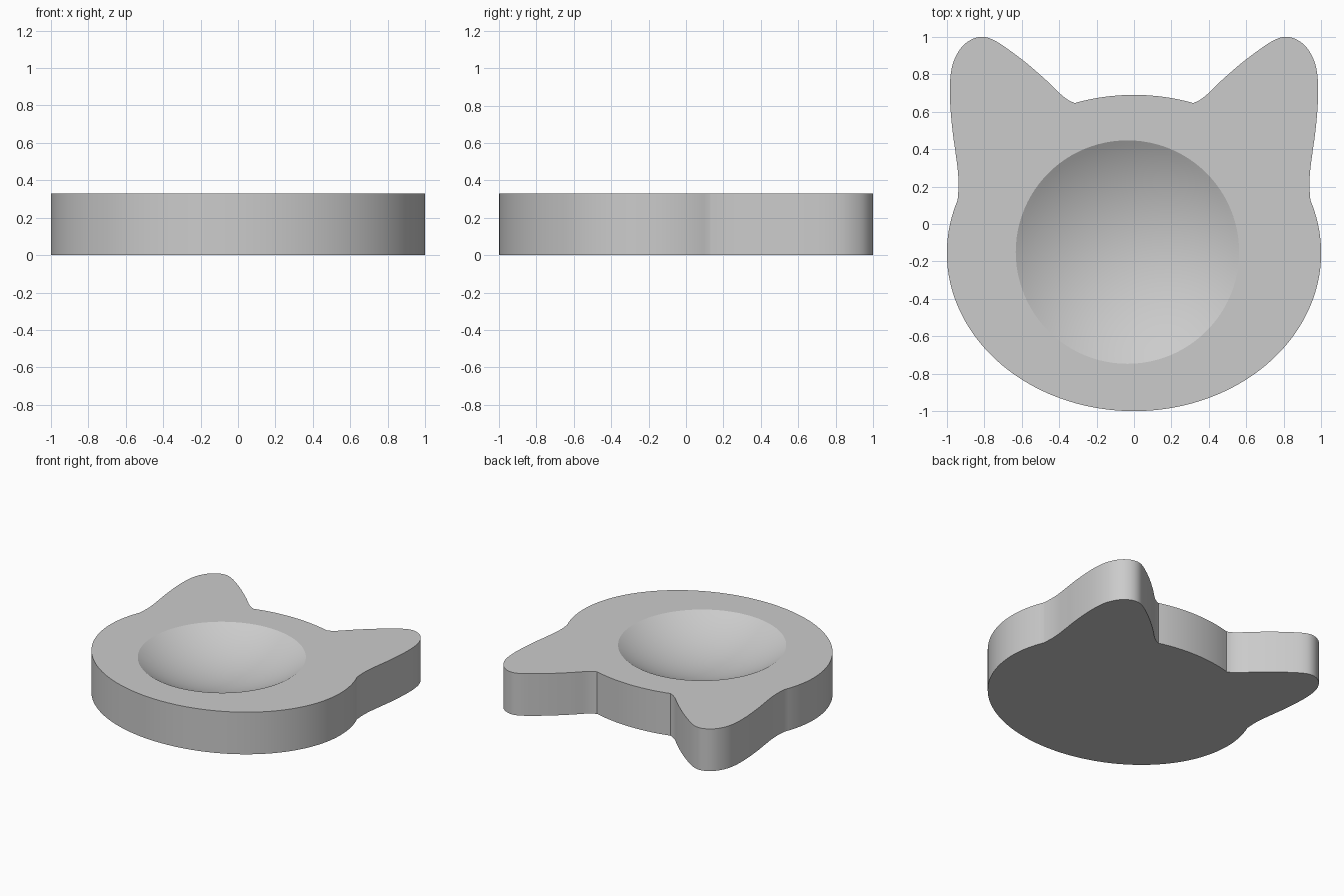
import bpy
import bmesh
from math import radians, sin, cos, asin, sqrt
from mathutils import Vector

HEIGHT = 0.33
HEAD_CENTRE_Y, HEAD_RX, HEAD_RY = -0.155, 1.0, 0.845
BOWL_CENTRE, BOWL_RADIUS, BOWL_DEPTH = Vector((-0.035, -0.15, 0)), 0.597, 0.17

cube = bpy.data.objects.get("Cube")
if cube:
    bpy.data.objects.remove(cube, do_unlink=True)


def head_arc(start, end, count):
    """Points along the oval head, angles in degrees."""
    angles = [radians(start + (end - start) * i / count) for i in range(count + 1)]
    return [Vector((HEAD_RX * cos(a), HEAD_CENTRE_Y + HEAD_RY * sin(a), 0)) for a in angles]


def smooth_path(points, steps=6):
    """Catmull-Rom curve through the points."""
    pts = [points[0]] + points + [points[-1]]
    path = []
    for a, b, c, d in zip(pts, pts[1:], pts[2:], pts[3:]):
        for i in range(steps):
            t = i / steps
            path.append(0.5 * (2 * b + (c - a) * t + (2 * a - 5 * b + 4 * c - d) * t ** 2
                               + (3 * b - a - 3 * c + d) * t ** 3))
    return path + [points[-1]]


# Outline: oval head with two mirrored rounded ears
EAR_LOW, EAR_TOP = 19.5, 71.5
ear_points = [(0.938, 0.2), (0.941, 0.28), (0.955, 0.39), (0.97, 0.5), (0.982, 0.64),
              (0.983, 0.76), (0.967, 0.86), (0.925, 0.94), (0.87, 0.985), (0.81, 1.0),
              (0.75, 0.983), (0.67, 0.932), (0.57, 0.856), (0.46, 0.76), (0.39, 0.692),
              (0.35, 0.662)]
low_end, top_end = head_arc(EAR_LOW, EAR_TOP, 1)
left_ear = smooth_path([low_end] + [Vector((x, y, 0)) for x, y in ear_points] + [top_end])
right_ear = [Vector((-p.x, p.y, 0)) for p in reversed(left_ear)]
outline = (left_ear + head_arc(EAR_TOP, 180 - EAR_TOP, 16)[1:-1]
           + right_ear + head_arc(180 - EAR_LOW, 360 + EAR_LOW, 96)[1:-1])

bm = bmesh.new()


def add_ring(points, z):
    return [bm.verts.new((p.x, p.y, z)) for p in points]


def join_rings(lower, upper):
    n = len(lower)
    for i in range(n):
        j = (i + 1) % n
        bm.faces.new((lower[i], lower[j], upper[j], upper[i]))


# Base and side wall
base_ring, top_ring = add_ring(outline, 0), add_ring(outline, HEIGHT)
join_rings(base_ring, top_ring)
bm.faces.new(list(reversed(base_ring)))

# Round hollow: a cap of a sphere sunk into the top
SEGMENTS, RINGS = 96, 20
sphere_radius = (BOWL_RADIUS ** 2 + BOWL_DEPTH ** 2) / (2 * BOWL_DEPTH)
cap_angle = asin(BOWL_RADIUS / sphere_radius)
sphere_z = HEIGHT + sqrt(sphere_radius ** 2 - BOWL_RADIUS ** 2)
rings = []
for r in range(1, RINGS + 1):
    tilt = cap_angle * r / RINGS
    radius = sphere_radius * sin(tilt)
    circle = [BOWL_CENTRE + radius * Vector((cos(a), sin(a), 0))
              for a in (radians(360 * i / SEGMENTS) for i in range(SEGMENTS))]
    rings.append(add_ring(circle, sphere_z - sphere_radius * cos(tilt)))
for inner, outer in zip(rings, rings[1:]):
    join_rings(inner, outer)
bottom = bm.verts.new((BOWL_CENTRE.x, BOWL_CENTRE.y, HEIGHT - BOWL_DEPTH))
for i in range(SEGMENTS):
    bm.faces.new((bottom, rings[0][i], rings[0][(i + 1) % SEGMENTS]))

# Flat top between the outline and the hollow
rim_edges = [bm.edges.get((ring[i - 1], ring[i]))
             for ring in (top_ring, rings[-1]) for i in range(len(ring))]
bmesh.ops.triangle_fill(bm, edges=rim_edges, use_beauty=True, normal=(0, 0, 1))
bmesh.ops.recalc_face_normals(bm, faces=bm.faces)

mesh = bpy.data.meshes.new("cat_head_dish")
bm.to_mesh(mesh)
bm.free()
dish = bpy.data.objects.new("cat_head_dish", mesh)
bpy.context.collection.objects.link(dish)

# Single grey material
grey = bpy.data.materials.new("light_grey")
grey.use_nodes = True
colour = (0.6, 0.6, 0.6, 1)
grey.diffuse_color = colour
grey.node_tree.nodes["Principled BSDF"].inputs["Base Color"].default_value = colour
mesh.materials.append(grey)

bpy.ops.object.select_all(action="DESELECT")
dish.select_set(True)
bpy.context.view_layer.objects.active = dish
bpy.ops.object.shade_smooth_by_angle(angle=radians(18))
